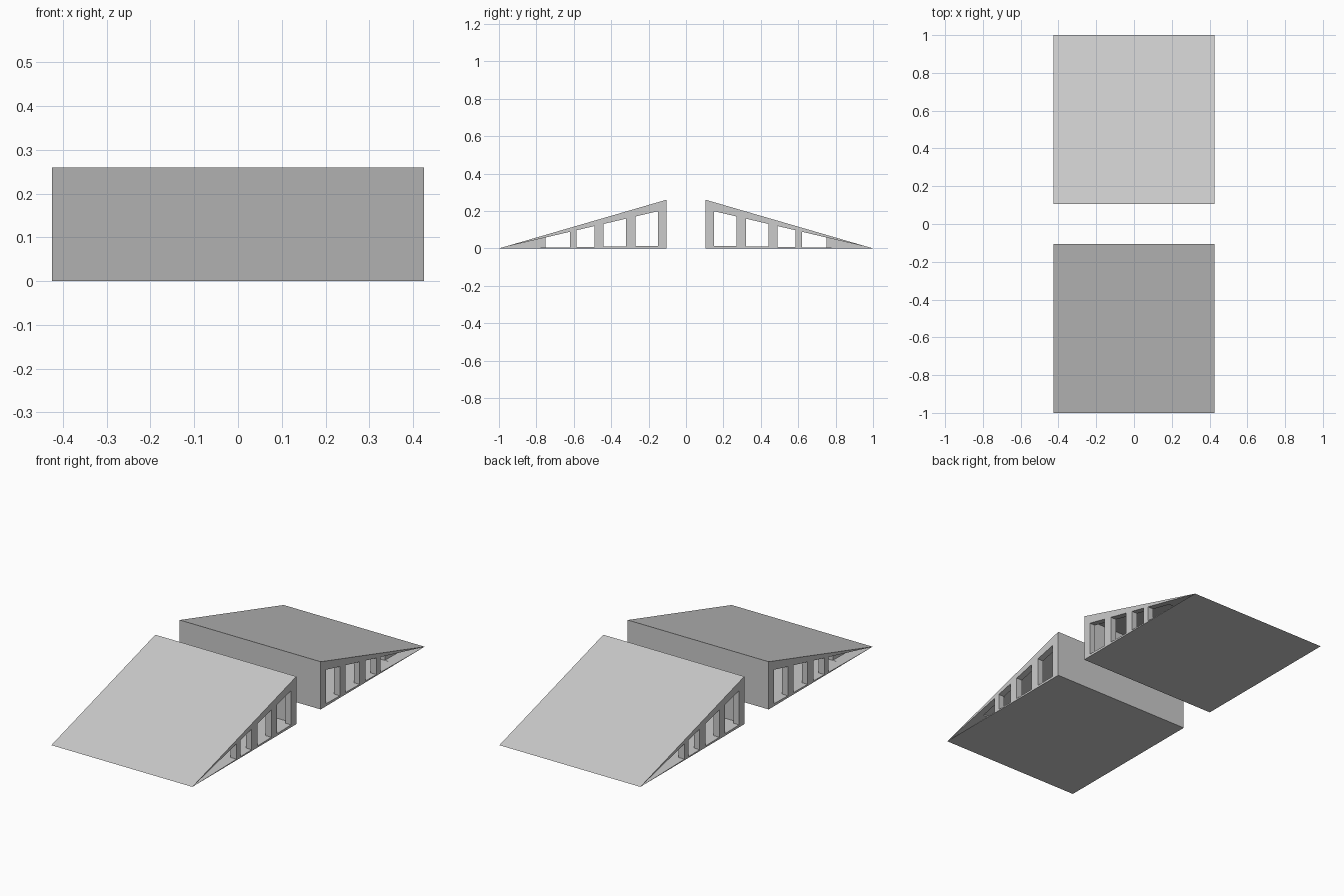
import bpy, bmesh

if "Cube" in bpy.data.objects:
    bpy.data.objects.remove(bpy.data.objects["Cube"])

W = 0.425                      # half width
RISE = 0.26 / 0.9              # slope of the ramp surface


def prism(name, profile, x0, x1):
    """Extrude a (y, z) profile along x."""
    bm = bmesh.new()
    verts = [bm.verts.new((x0, y, z)) for y, z in profile]
    face = bm.faces.new(verts)
    ext = bmesh.ops.extrude_face_region(bm, geom=[face])
    for v in ext["geom"]:
        if isinstance(v, bmesh.types.BMVert):
            v.co.x = x1
    bmesh.ops.recalc_face_normals(bm, faces=bm.faces)
    mesh = bpy.data.meshes.new(name)
    bm.to_mesh(mesh)
    bm.free()
    ob = bpy.data.objects.new(name, mesh)
    bpy.context.collection.objects.link(ob)
    return ob


def band(y0, y1, s, lo=0.055, hi=0.81):
    """Tapered outline between y0 and y1, as fractions of the ramp height."""
    h = lambda y: RISE * (1 - y)
    return [(s * y0, h(y0) * lo), (s * y1, h(y1) * lo),
            (s * y1, h(y1) * hi), (s * y0, h(y0) * hi)]


def cut(target, cutter):
    mod = target.modifiers.new("cut", 'BOOLEAN')
    mod.operation = 'DIFFERENCE'
    mod.solver = 'EXACT'
    mod.object = cutter
    bpy.context.view_layer.objects.active = target
    bpy.ops.object.modifier_apply(modifier=mod.name)
    bpy.data.objects.remove(cutter, do_unlink=True)


WINDOWS = [(0.15, 0.27), (0.32, 0.44), (0.49, 0.585), (0.62, 0.985)]

for s, label in ((-1, "front"), (1, "back")):
    # wedge body
    ramp = prism(label + "_ramp", [(s * 0.105, 0), (s * 1.0, 0), (s * 0.105, 0.26)], -W, W)
    # hollow inside, ending in a solid tip
    cut(ramp, prism("cavity", band(0.125, 0.75, s, 0.05, 0.92), -W + 0.035, W - 0.035))
    # tapering windows in both side walls
    for y0, y1 in WINDOWS:
        for side in (-1, 1):
            cut(ramp, prism("window", band(y0, y1, s), side * 0.36, side * 0.5))
